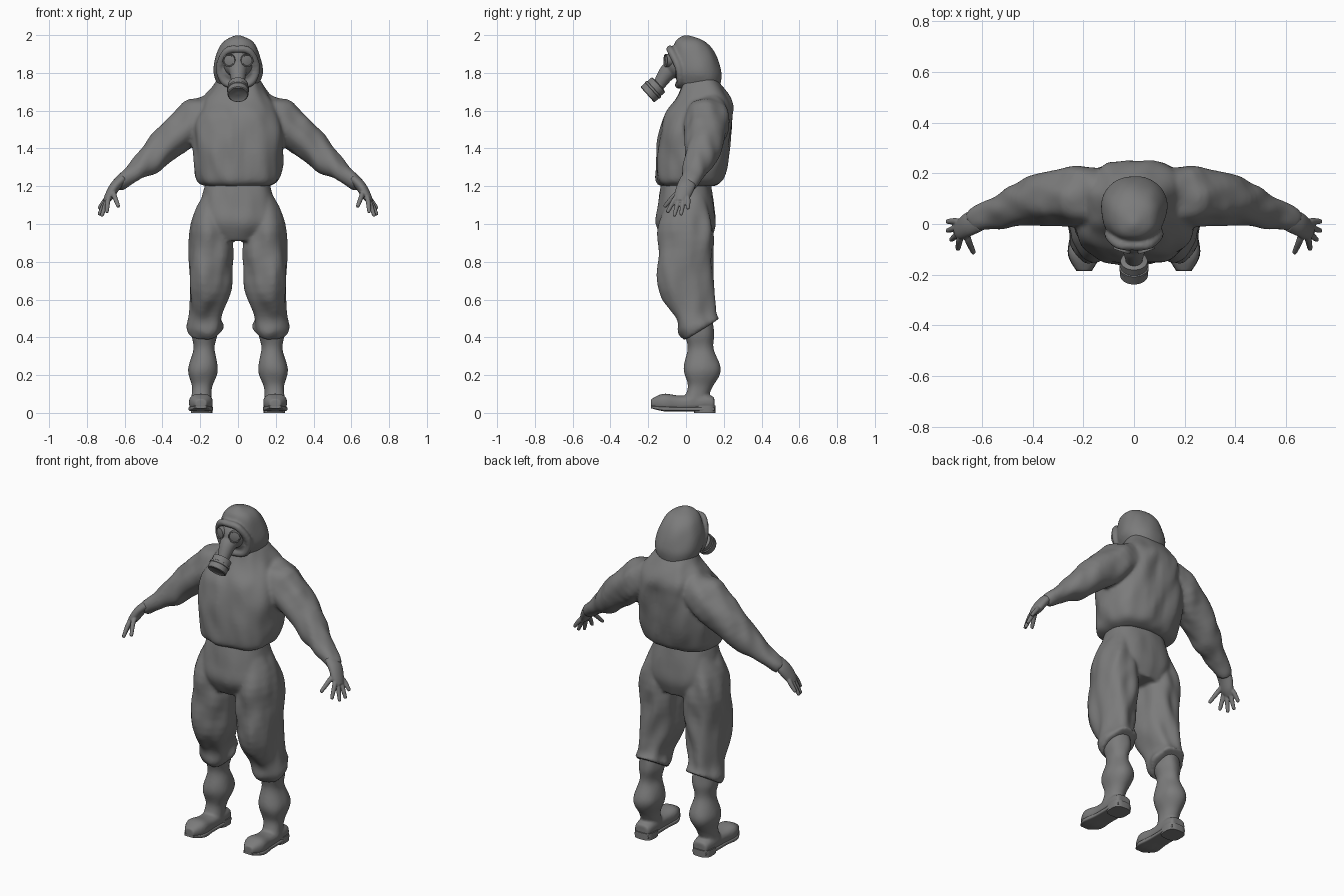
import bpy, bmesh, math
from mathutils import Vector, noise

cube = bpy.data.objects.get("Cube")
if cube:
    bpy.data.objects.remove(cube)

SIDE, BACK, UP = Vector((1, 0, 0)), Vector((0, 1, 0)), Vector((0, 0, 1))

grey = bpy.data.materials.new("plain grey")
grey.use_nodes = True
grey.diffuse_color = (.2, .2, .2, 1)
grey.node_tree.nodes["Principled BSDF"].inputs["Base Color"].default_value = grey.diffuse_color


def spline(points, steps):
    """Catmull-Rom resampling of equal-length tuples."""
    result = []
    last = len(points) - 1
    for i in range(last):
        neighbours = [points[max(0, min(last, k))] for k in range(i - 1, i + 3)]
        for j in range(steps):
            t = j / steps
            result.append([q + t / 2 * (r - p + t * (2 * p - 5 * q + 4 * r - s + t * (3 * (q - r) + s - p)))
                           for p, q, r, s in zip(*neighbours)])
    return result + [list(points[last])]


def rounded(value, power):
    """Superellipse coordinate for a sine or cosine."""
    return math.copysign(abs(value) ** (2 / power), value)


def loft(bm, rings, mirror=1, axis=None, ref=BACK, depth=1, power=2, fold=0, sides=40, steps=6):
    """Skin rings of (x, y, z, half width); depth scales along ref, fold adds cloth creases."""
    rings = spline(rings, steps)
    centers = [Vector(ring[:3]) for ring in rings]
    loops = []
    for i, (center, ring) in enumerate(zip(centers, rings)):
        tangent = axis or centers[min(i + 1, len(centers) - 1)] - centers[max(i - 1, 0)]
        tangent = tangent.normalized()
        v = (ref - tangent * tangent.dot(ref)).normalized()
        u = v.cross(tangent)
        loop = []
        for k in range(sides):
            angle = math.tau * k / sides
            across = rounded(math.cos(angle), power)
            along = rounded(math.sin(angle), power) * depth
            offset = (u * across + v * along) * ring[3]
            q = center + offset
            crease = noise.noise(Vector((q.x * 13, q.y * 13, q.z * 7 + q.x * 5)))
            q += offset.normalized() * fold * crease
            loop.append(bm.verts.new((q.x * mirror, q.y, q.z)))
        loops.append(loop)
    for lower, upper in zip(loops, loops[1:]):
        for k in range(sides):
            n = (k + 1) % sides
            bm.faces.new((lower[k], lower[n], upper[n], upper[k]))
    bm.faces.new(loops[0])
    bm.faces.new(loops[-1])


def turned(bm, start, direction, profile, ref, mirror=1):
    """Round part made from (distance, radius) steps along a direction."""
    rings = [(*(start + direction * distance), radius) for distance, radius in profile]
    loft(bm, rings, mirror, axis=direction, ref=ref, sides=36, steps=1)


def finish(name, bm, voxel=0, smooth=0):
    """Turn the mesh into an object, optionally fusing overlapping pieces."""
    bmesh.ops.recalc_face_normals(bm, faces=bm.faces)
    mesh = bpy.data.meshes.new(name)
    bm.to_mesh(mesh)
    bm.free()
    mesh.materials.append(grey)
    obj = bpy.data.objects.new(name, mesh)
    bpy.context.collection.objects.link(obj)
    bpy.ops.object.select_all(action='DESELECT')
    obj.select_set(True)
    bpy.context.view_layer.objects.active = obj
    bpy.ops.object.shade_smooth_by_angle(angle=math.radians(40))
    if voxel:
        remesh = obj.modifiers.new("Fuse", 'REMESH')
        remesh.mode = 'VOXEL'
        remesh.voxel_size = voxel
        remesh.use_smooth_shade = True
        soften = obj.modifiers.new("Soften", 'SMOOTH')
        soften.iterations = smooth
        soften.factor = .5


# Jacket: baggy torso fused with both sleeves
bm = bmesh.new()
loft(bm, [(0, .01, 1.2, .17), (0, .02, 1.24, .22), (0, .04, 1.4, .24), (0, .06, 1.55, .23),
          (0, .09, 1.65, .19), (0, .08, 1.78, .1)],
     axis=UP, depth=.8, power=2.5, fold=.016, sides=64)
for mirror in (1, -1):
    loft(bm, [(.13, .1, 1.6, .09), (.22, .11, 1.55, .11), (.4, .09, 1.4, .085),
              (.5, .06, 1.31, .065), (.6, .03, 1.24, .045), (.64, .01, 1.21, .036)],
         mirror, depth=1.1, fold=.018)
finish("jacket", bm, voxel=.01, smooth=4)

# Trousers: hips fused with both baggy legs
bm = bmesh.new()
loft(bm, [(0, 0, 1.25, .16), (0, 0, 1.1, .2), (0, 0, 1, .21), (0, .01, .91, .16)],
     axis=UP, depth=.75, power=2.4, fold=.008, sides=64)
for mirror in (1, -1):
    loft(bm, [(.1, 0, 1.17, .08), (.14, 0, .95, .115), (.15, 0, .7, .115), (.17, .05, .53, .085),
              (.175, .07, .46, .095), (.175, .08, .44, .085)],
         mirror, depth=1.25, power=2.2, fold=.022, sides=48)
finish("trousers", bm, voxel=.01, smooth=3)

foot_path = [(.193, .15, .05, .045), (.193, .1, .055, .055), (.195, -.03, .05, .055),
             (.197, -.12, .055, .062), (.197, -.185, .05, .03)]

for mirror, label in ((1, "left"), (-1, "right")):
    # Boot: wrinkled shaft running into the instep, fused with the foot
    bm = bmesh.new()
    loft(bm, [(.178, .07, .5, .06), (.178, .07, .42, .067), (.184, .075, .34, .058), (.188, .085, .23, .08),
              (.19, .075, .14, .057), (.193, .04, .06, .055)],
         mirror, axis=-UP, depth=1.2, fold=.01)
    loft(bm, foot_path, mirror, axis=-BACK, ref=UP, depth=.75, power=2.6)
    finish(label + "_boot", bm, voxel=.008, smooth=3)

    # Flat sole following the foot, with a raised heel block
    bm = bmesh.new()
    sole_path = [(x, y, .02 + max(0, -y - .1) / 8, r * 1.03) for x, y, z, r in foot_path]
    loft(bm, sole_path, mirror, axis=-BACK, ref=UP, depth=.2, power=5)
    loft(bm, [(.193, .1, 0, .057), (.193, .1, .04, .057)], mirror, axis=UP, power=3, steps=1)
    finish(label + "_sole", bm)

    # Gloved hand: palm, thumb and four tapering fingers fanned by rule
    bm = bmesh.new()
    loft(bm, [(.61, .015, 1.24, .026), (.65, 0, 1.2, .028), (.68, -.02, 1.15, .025), (.7, -.027, 1.12, .016)],
         mirror, depth=1.7, sides=24)
    wrist = Vector((.66, -.01, 1.18))
    digits = [(Vector((.655, -.062, 1.15)), Vector((.632, -.115, 1.09)))]
    for i in range(4):
        spread = i / 3
        knuckle = Vector((.687, -.06, 1.13)).lerp(Vector((.7, .01, 1.13)), spread)
        tip = Vector((.695, -.1, 1.06)).lerp(Vector((.738, .01, 1.08)), spread)
        digits.append((knuckle, tip + (SIDE / 2 - UP) * .03 * math.sin(math.pi * spread)))
    for knuckle, tip in digits:
        loft(bm, [(*wrist.lerp(knuckle, .4), .012), (*knuckle, .0135),
                  (*knuckle.lerp(tip, .9), .01), (*tip, .004)], mirror, sides=16)
    finish(label + "_hand", bm, voxel=.004, smooth=3)

# Hood with a thick rim round the face opening
bm = bmesh.new()
loft(bm, [(0, .08, 1.72, .1), (0, .06, 1.8, .13), (0, .04, 1.91, .11), (0, .02, 1.97, .075), (0, 0, 2, .01)],
     axis=UP, power=2.2, fold=.007, sides=56)
for mirror in (1, -1):
    loft(bm, [(0, -.085, 1.925, .02), (.06, -.08, 1.915, .02), (.098, -.04, 1.83, .02),
              (.07, -.03, 1.75, .02), (0, -.04, 1.735, .02)], mirror, ref=BACK + UP / 100, sides=16)
finish("hood", bm, voxel=.008, smooth=5)

# Mask: rounded face piece with a tapering snout
bm = bmesh.new()
face = bmesh.ops.create_uvsphere(bm, u_segments=32, v_segments=20, radius=.08)["verts"]
for vert in face:
    vert.co += Vector((0, -.035, 1.85))
loft(bm, [(0, -.06, 1.83, .055), (0, -.1, 1.8, .045), (0, -.145, 1.735, .032)], ref=SIDE, sides=32)
finish("mask", bm, voxel=.006, smooth=4)

# Round eyepieces with raised rims
bm = bmesh.new()
for mirror in (1, -1):
    turned(bm, Vector((.043, -.09, 1.866)), (SIDE / 3 - BACK).normalized(),
           [(-.02, .034), (.02, .034), (.02, .029), (.015, .027), (.018, .012)], UP, mirror)
finish("eyepieces", bm)

# Filter canister, tipped forward and down
bm = bmesh.new()
turned(bm, Vector((0, -.135, 1.747)), (-BACK - UP * .9).normalized(),
       [(-.01, .032), (.01, .034), (.015, .053), (.045, .053), (.047, .058), (.058, .058),
        (.06, .055), (.09, .055), (.094, .05), (.09, .045), (.09, .01)], SIDE)
finish("filter_canister", bm)
